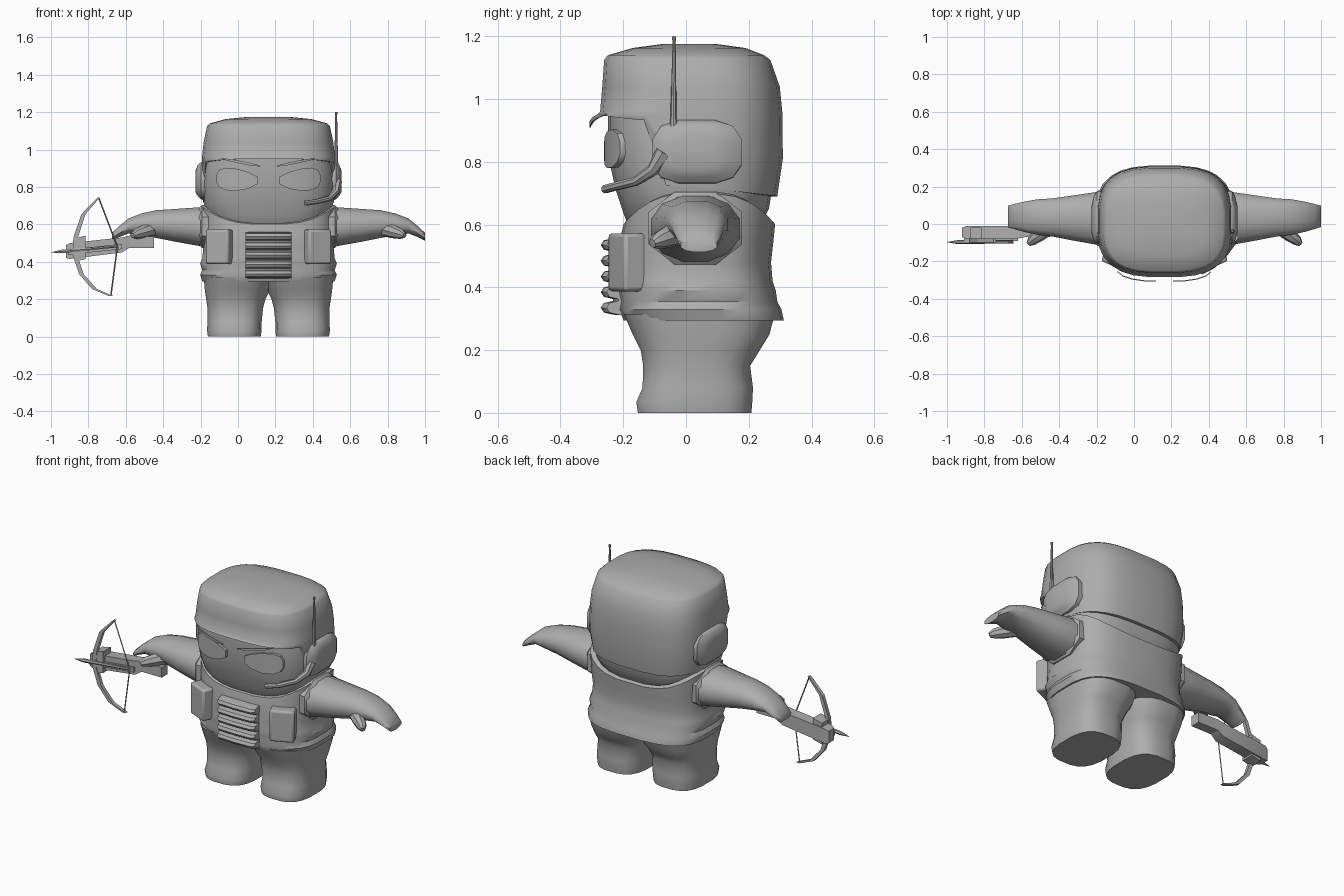
import bpy, bmesh, math
from mathutils import Vector

if "Cube" in bpy.data.objects:
    bpy.data.objects.remove(bpy.data.objects["Cube"])

CX = 0.163  # centre line of the figure (the weapon reaches out to one side)

grey = bpy.data.materials.new("plain grey")
grey.diffuse_color = (0.42, 0.42, 0.42, 1)
grey.use_nodes = True
grey.node_tree.nodes["Principled BSDF"].inputs["Base Color"].default_value = grey.diffuse_color


def finish(ob, angle=40):
    ob.data.materials.clear()
    ob.data.materials.append(grey)
    bpy.ops.object.select_all(action='DESELECT')
    ob.select_set(True)
    bpy.context.view_layer.objects.active = ob
    bpy.ops.object.shade_smooth_by_angle(angle=math.radians(angle))
    return ob


def loft(name, rings, angle=40):
    """Skin a list of equal-length point rings and cap both ends."""
    bm = bmesh.new()
    rows = [[bm.verts.new(p) for p in r] for r in rings]
    n = len(rows[0])
    for a, b in zip(rows, rows[1:]):
        for i in range(n):
            j = (i + 1) % n
            bm.faces.new((a[i], a[j], b[j], b[i]))
    bm.faces.new(rows[0])
    bm.faces.new(rows[-1])
    bmesh.ops.recalc_face_normals(bm, faces=bm.faces)
    me = bpy.data.meshes.new(name)
    bm.to_mesh(me)
    bm.free()
    ob = bpy.data.objects.new(name, me)
    bpy.context.collection.objects.link(ob)
    return finish(ob, angle)


def oval(n, p=2.0):
    """Unit superellipse points."""
    out = []
    for i in range(n):
        t = 2 * math.pi * (i + 0.5) / n
        c, s = math.cos(t), math.sin(t)
        out.append((math.copysign(abs(c) ** (2 / p), c), math.copysign(abs(s) ** (2 / p), s)))
    return out


def level(z, hx, y0, y1, x=CX, n=28, p=3.0):
    """Horizontal ring; z may be a function of the unit point."""
    return [(x + hx * u, (y0 + y1) / 2 + (y1 - y0) / 2 * v, z(u, v) if callable(z) else z)
            for u, v in oval(n, p)]


def upright(x, y0, y1, z0, z1, n=12, p=2.2):
    """Ring standing across the x axis."""
    return [(x, (y0 + y1) / 2 + (y1 - y0) / 2 * u, (z0 + z1) / 2 + (z1 - z0) / 2 * v)
            for u, v in oval(n, p)]


def slab(x, y0, y1, z0, z1):
    return [(x, y0, z0), (x, y1, z0), (x, y1, z1), (x, y0, z1)]


def tube(name, pts, radii, sides=2):
    cu = bpy.data.curves.new(name, 'CURVE')
    cu.dimensions = '3D'
    cu.bevel_depth = 1
    cu.bevel_resolution = sides
    cu.use_fill_caps = True
    sp = cu.splines.new('POLY')
    sp.points.add(len(pts) - 1)
    for i, (q, p) in enumerate(zip(sp.points, pts)):
        q.co = (*p, 1)
        q.radius = radii[i] if isinstance(radii, (list, tuple)) else radii
    ob = bpy.data.objects.new(name, cu)
    bpy.context.collection.objects.link(ob)
    bpy.ops.object.select_all(action='DESELECT')
    ob.select_set(True)
    bpy.context.view_layer.objects.active = ob
    bpy.ops.object.convert(target='MESH')
    return finish(bpy.context.view_layer.objects.active)


# Vest torso, with two padded rolls at the waist and a rim dipping front and back
def rim(u, v):
    return 0.60 + 0.1 * abs(u) ** 3

loft("vest", [level(z, *r) for z, *r in (
    (0.295, .355, -.20, .313), (0.33, .367, -.215, .305), (0.355, .355, -.21, .292),
    (0.39, .367, -.218, .287), (0.42, .355, -.215, .277), (0.48, .35, -.215, .272),
    (0.55, .355, -.212, .28))] + [
    level(rim, .36, -.20, .285),
    level(lambda u, v: rim(u, v) + .008, .335, -.18, .265),
    level(lambda u, v: rim(u, v) - .04, .30, -.16, .24)])

# Head, narrowing into the neck
loft("head", [level(z, *r) for z, *r in (
    (0.55, .24, -.15, .21), (0.60, .29, -.187, .24), (0.65, .33, -.205, .265),
    (0.71, .347, -.225, .275), (0.80, .355, -.245, .285), (0.90, .352, -.25, .285),
    (0.96, .34, -.25, .28))])


# Helmet: low at the back and sides, open over the face
def helmet_ring(t, hx, y0, y1):
    def height(u, v):
        low = 0.95 - 0.02 * abs(u) ** 4 if v < -0.42 else 0.725 - 0.035 * max(v, 0)
        return low + (0.96 - low) * t
    return level(height, hx, y0, y1)

loft("helmet", [helmet_ring(0, .33, -.24, .27), helmet_ring(0, .35, -.285, .292),
                helmet_ring(.45, .362, -.28, .31), helmet_ring(1, .357, -.275, .308)] +
     [level(z, *r) for z, *r in (
         (1.04, .348, -.268, .30), (1.125, .33, -.262, .27), (1.14, .315, -.25, .25),
         (1.163, .23, -.17, .19), (1.175, .11, -.08, .1))], 45)


# Face surface depth, used to wrap the eye plates
def face_y(dx):
    return 0.018 - 0.268 * (1 - (dx / .357) ** 3) ** (1 / 3)

for side, tag in ((-1, "right"), (1, "left")):
    X = lambda d: CX + side * d

    # Leg with rounded shoe toe
    loft(tag + "_leg", [level(z, (o - i) / 2, a, b, X((o + i) / 2), 20, 2.8) for z, o, i, a, b in (
        (0, .325, .04, -.155, .21), (.035, .33, .035, -.16, .213), (.08, .327, .035, -.14, .215),
        (.15, .327, .028, -.138, .206), (.2, .335, .015, -.146, .237),
        (.25, .342, -.01, -.172, .268), (.315, .348, -.03, -.20, .285))])

    # Arm with flattened hand
    loft(tag + "_arm", [upright(X(d), *r) for d, *r in (
        (.28, -.11, .17, .475, .70), (.365, -.115, .175, .48, .695), (.50, -.09, .155, .505, .685),
        (.60, -.07, .14, .525, .678), (.68, -.06, .135, .54, .66), (.75, -.045, .122, .55, .632),
        (.80, -.03, .11, .53, .59), (.837, -.018, .10, .512, .555))], 50)
    tube(tag + "_thumb", [(X(.62), -.02, .575), (X(.67), -.06, .56), (X(.71), -.09, .548),
                          (X(.727), -.107, .54)], [.04, .035, .027, .014])

    # Ragged seam ring around the shoulder
    loft(tag + "_shoulder_seam", [upright(X(d), *r, n=8) for d, *r in (
        (.27, -.13, .19, .465, .712), (.355, -.13, .19, .465, .712), (.372, -.11, .17, .485, .695))])

    # Ear cup
    loft(tag + "_ear_cup", [upright(X(d), *r, p=3) for d, *r in (
        (.30, -.11, .18, .725, .935), (.36, -.11, .18, .73, .935),
        (.378, -.09, .15, .75, .92), (.39, -.05, .1, .77, .89))])

    # Eye plate wrapped on the face
    eye = ((.06, .855, .815), (.11, .88, .79), (.17, .897, .78),
           (.23, .903, .783), (.265, .89, .80), (.278, .865, .825))
    loft(tag + "_eye", [slab(X(d), face_y(d) - .012, face_y(d) + .03, lo, hi) for d, hi, lo in eye])

    # Eyebrow sweeping forward
    brow = ((.045, -.308, .912, .005), (.10, -.308, .922, .014), (.17, -.298, .936, .014),
            (.22, -.282, .946, .01), (.25, -.258, .952, .004))
    loft(tag + "_eyebrow", [slab(X(d), y, y + .006, z - h / 2, z + h / 2) for d, y, z, h in brow])

    # Chest pocket
    bpy.ops.mesh.primitive_cube_add(size=1, location=(X(.262), -.187, .48),
                                    rotation=(0, 0, side * math.radians(24)))
    pocket = bpy.context.object
    pocket.name = tag + "_chest_pocket"
    pocket.scale = (.135, .08, .185)
    bpy.ops.object.transform_apply(location=False, rotation=False, scale=True)
    bevel = pocket.modifiers.new("soft edge", 'BEVEL')
    bevel.width = .012
    bevel.segments = 2
    finish(pocket)

# Ribbed chest padding
ribs = [(-.17, .31)]
for k in range(5):
    z = .31 + .05 * k
    ribs += [(-.232, z + .003), (-.262, z + .010), (-.272, z + .025), (-.262, z + .040), (-.232, z + .047)]
ribs.append((-.17, .56))
loft("chest_padding", [[(CX + d, y * f, z) for y, z in ribs] for d, f in (
    (-.122, .93), (-.105, .985), (0, 1), (.105, .985), (.122, .93))])

# Headset microphone and antenna
tube("microphone_boom", [(CX + .365, -.07, .83), (CX + .36, -.105, .775), (CX + .325, -.16, .738),
                         (CX + .26, -.225, .722), (CX + .195, -.258, .713)],
     [.03, .02, .015, .014, .014])
tube("antenna", [(.525, -.04, .90), (.525, -.04, .94), (.525, -.038, 1.18), (.525, -.038, 1.2)],
     [.014, .010, .005, .007])

# Crossbow: stock, rail, front block, bow, string and bolt
loft("crossbow_stock", [slab(x, *r) for x, *r in (
    (-.92, -.07, -.02, .42, .49), (-.90, -.078, -.012, .415, .50), (-.62, -.078, -.012, .45, .53),
    (-.58, -.07, -.015, .475, .54), (-.45, -.07, -.015, .475, .535))], 25)
loft("crossbow_rail", [slab(-.91, -.09, -.07, .437, .465), slab(-.62, -.09, -.07, .468, .496)], 25)
loft("crossbow_block", [slab(-.875, -.095, -.02, .40, .525), slab(-.815, -.095, -.02, .415, .54)], 25)
bow = ((-.745, .743), (-.826, .655), (-.868, .53), (-.873, .44), (-.837, .334), (-.767, .254), (-.678, .217))
loft("crossbow_bow", [[(x - w, -.098, z), (x + w, -.098, z), (x + w, -.078, z), (x - w, -.078, z)]
                      for (x, z), w in zip(bow, (.006, .011, .012, .012, .012, .013, .012))], 25)
tube("crossbow_string", [(-.745, -.09, .743), (-.645, -.09, .48), (-.68, -.09, .217)], .004, 0)
tube("crossbow_bolt", [(-.645, -.097, .482), (-.94, -.097, .456), (-.94, -.097, .456), (-1.0, -.097, .45)],
     [.006, .006, .011, .001], 1)
